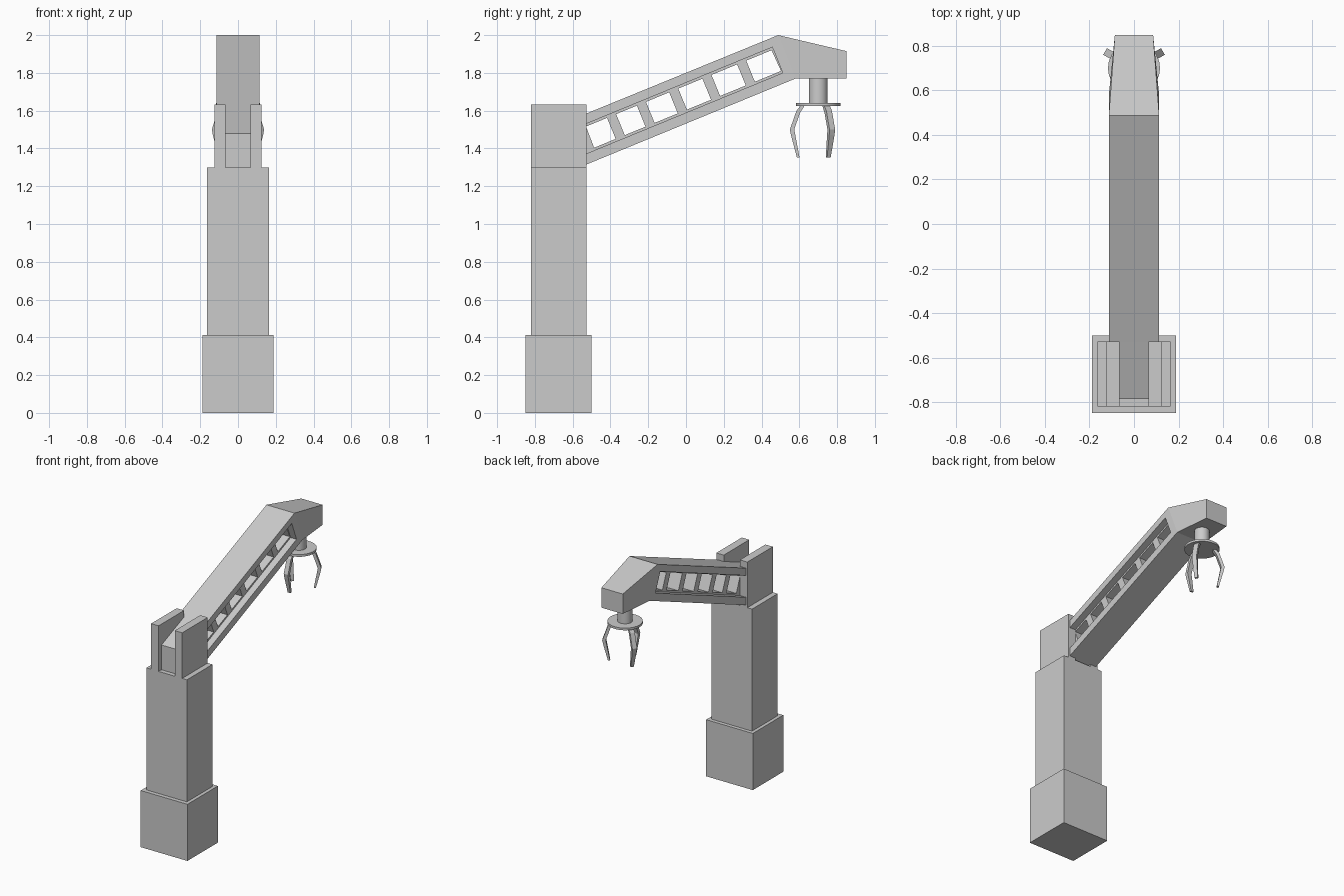
import bpy, bmesh, math
from mathutils import Matrix, Vector

if "Cube" in bpy.data.objects:
    bpy.data.objects.remove(bpy.data.objects["Cube"])


def finish(name, bm):
    bmesh.ops.recalc_face_normals(bm, faces=bm.faces)
    me = bpy.data.meshes.new(name)
    bm.to_mesh(me)
    bm.free()
    ob = bpy.data.objects.new(name, me)
    bpy.context.collection.objects.link(ob)
    return ob


def box(name, x0, x1, y0, y1, z0, z1):
    bm = bmesh.new()
    bmesh.ops.create_cube(bm, size=1)
    for v in bm.verts:
        v.co = Vector(((x0 + x1) / 2 + v.co.x * (x1 - x0),
                       (y0 + y1) / 2 + v.co.y * (y1 - y0),
                       (z0 + z1) / 2 + v.co.z * (z1 - z0)))
    return finish(name, bm)


def prism(name, profile, half):
    """Side profile in (y, z) swept across x; half is a width or one width per point."""
    bm = bmesh.new()
    w = half if isinstance(half, list) else [half] * len(profile)
    a = [bm.verts.new((-h, y, z)) for h, (y, z) in zip(w, profile)]
    b = [bm.verts.new((h, y, z)) for h, (y, z) in zip(w, profile)]
    bm.faces.new(a)
    bm.faces.new(b[::-1])
    n = len(profile)
    for i in range(n):
        j = (i + 1) % n
        bm.faces.new((a[i], b[i], b[j], a[j]))
    return finish(name, bm)


def cylinder(name, r, z0, z1, y, sides=24):
    bm = bmesh.new()
    bmesh.ops.create_cone(bm, cap_ends=True, segments=sides, radius1=r, radius2=r,
                          depth=z1 - z0, matrix=Matrix.Translation((0, y, (z0 + z1) / 2)))
    ob = finish(name, bm)
    bpy.context.view_layer.objects.active = ob
    ob.select_set(True)
    bpy.ops.object.shade_smooth_by_angle(angle=math.radians(35))
    ob.select_set(False)
    return ob


# Base, column and the two fork cheeks
box("base", -0.188, 0.188, -0.85, -0.50, 0, 0.412)
box("column", -0.163, 0.163, -0.82, -0.527, 0.412, 1.30)
for side, s in (("left", -1), ("right", 1)):
    xs = sorted((s * 0.065, s * 0.125))
    box("fork_" + side, *xs, -0.82, -0.527, 1.30, 1.632)

# Arm: full-width flanges round a side recess that opens towards the column
prism("arm_flanges", [(-0.527, 1.585), (0.488, 2.0), (0.58, 1.77), (-0.527, 1.315),
                      (-0.527, 1.373), (0.512, 1.80), (0.457, 1.936), (-0.527, 1.531)], 0.113)
# Inner web rim, tongue between the forks and cross struts
prism("arm_web_rim", [(-0.527, 1.55), (0.465, 1.955), (0.53, 1.79), (-0.527, 1.355),
                      (-0.527, 1.387), (0.503, 1.81), (0.453, 1.92), (-0.527, 1.517)], 0.065)
prism("arm_tongue", [(-0.787, 1.48), (-0.527, 1.585), (-0.527, 1.51), (-0.485, 1.40),
                     (-0.465, 1.345), (-0.787, 1.21)], 0.065)
along = Vector((0.925, 0.379))
across = Vector((-0.379, 0.925))
for i, y in enumerate((-0.371, -0.213, -0.042, 0.134, 0.318)):
    c = Vector((y, 1.452 + 0.41 * (y + 0.527)))
    pts = [c + along * a * 0.026 + across * b * 0.08
           for a, b in ((-1, -1), (1, -1), (1, 1), (-1, 1))]
    prism("arm_strut_%d" % (i + 1), [tuple(p) for p in pts], 0.065)

# Tapered head
prism("arm_head", [(0.488, 2.0), (0.85, 1.915), (0.85, 1.77), (0.58, 1.77)],
      [0.113, 0.086, 0.086, 0.113])

# Gripper: stem, disc and three bent claws
GY = 0.70
cylinder("gripper_stem", 0.05, 1.635, 1.78, GY)
cylinder("gripper_disc", 0.117, 1.625, 1.641, GY)
claw = [(0.092, 1.628), (0.115, 1.60), (0.15, 1.50), (0.144, 1.47), (0.113, 1.352),
        (0.099, 1.352), (0.122, 1.475), (0.127, 1.50), (0.096, 1.59), (0.071, 1.628)]
widths = [0.017, 0.017, 0.017, 0.016, 0.011, 0.011, 0.016, 0.017, 0.017, 0.017]
for i in range(3):
    ob = prism("gripper_claw_%d" % (i + 1), [(-r, z) for r, z in claw], widths)
    ob.data.transform(Matrix.Translation((0, GY, 0)) @ Matrix.Rotation(math.tau * i / 3, 4, 'Z'))
